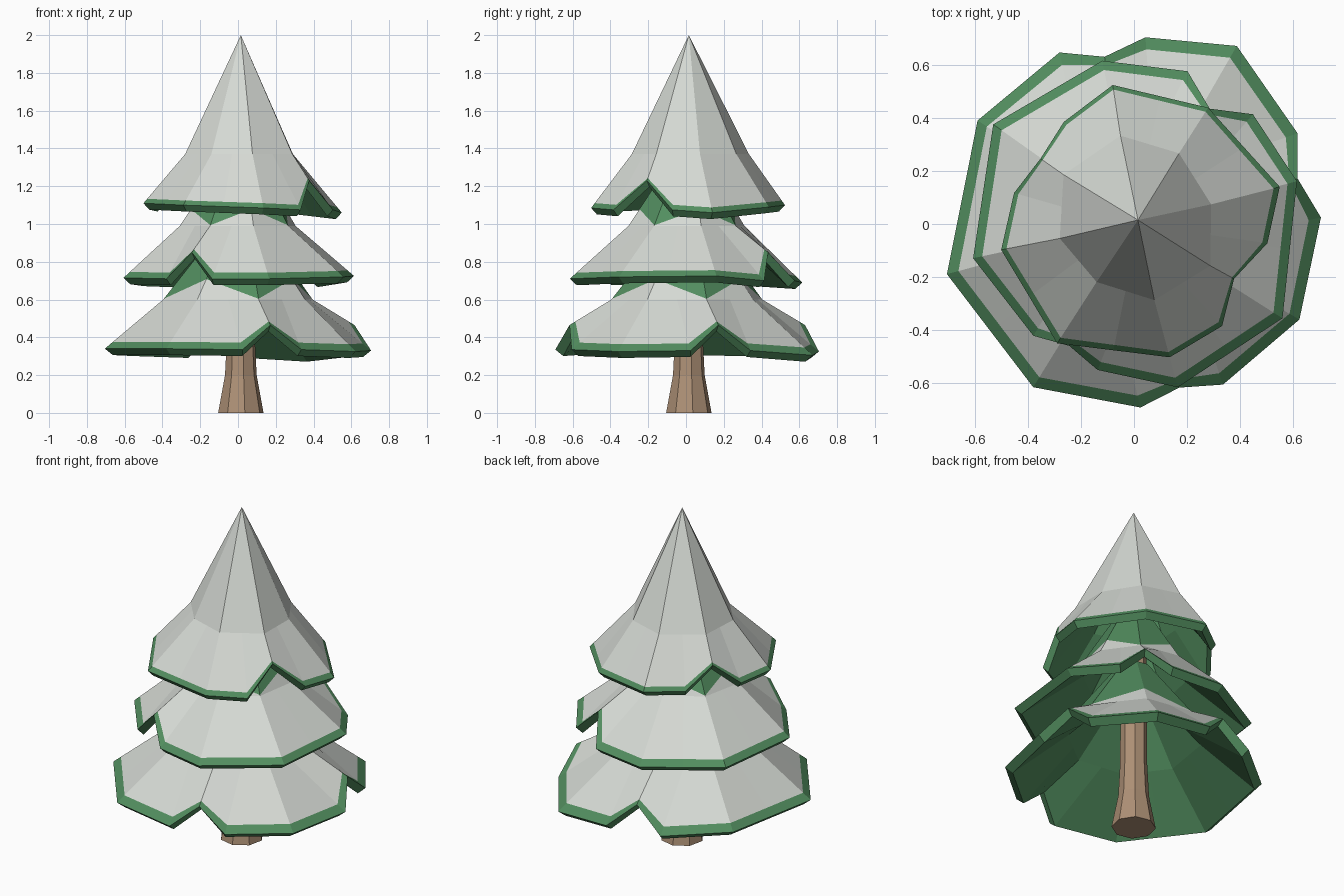
import bpy, bmesh, math
from mathutils import Vector

if "Cube" in bpy.data.objects:
    bpy.data.objects.remove(bpy.data.objects["Cube"])


def material(name, rgb):
    m = bpy.data.materials.new(name)
    m.diffuse_color = (*rgb, 1)
    m.use_nodes = True
    m.node_tree.nodes["Principled BSDF"].inputs["Base Color"].default_value = m.diffuse_color
    return m


GREEN = material("pine green", (0.085, 0.27, 0.115))
SNOW = material("snow", (0.67, 0.70, 0.66))
BARK = material("bark brown", (0.42, 0.28, 0.18))
AXIS = Vector((0.015, 0.015, 0))


def polar(r, deg, z):
    a = math.radians(deg)
    return Vector((r * math.cos(a), r * math.sin(a), z))


def with_mids(ring):
    """Turn 8 ridge points into 16 by adding edge midpoints."""
    out = []
    for k in range(8):
        out += [ring[k], (ring[k] + ring[(k + 1) % 8]) / 2]
    return out


def build(name, rings, mats, colour):
    """Skin stacked rings, closing both ends; colour(i) gives each band's slot."""
    bm = bmesh.new()
    vs = [[bm.verts.new(p) for p in r] for r in rings]
    n = len(rings[0])
    for i in range(len(vs) - 1):
        for j in range(n):
            a, b = vs[i], vs[i + 1]
            k = (j + 1) % n
            f = bm.faces.new((a[j], a[k], b[k], b[j]))
            f.material_index = colour(i)
    bm.faces.new(vs[0][::-1]).material_index = colour(0)
    bm.faces.new(vs[-1]).material_index = colour(len(vs) - 2)
    bmesh.ops.remove_doubles(bm, verts=bm.verts, dist=0.0005)
    bmesh.ops.recalc_face_normals(bm, faces=bm.faces)
    me = bpy.data.meshes.new(name)
    bm.to_mesh(me)
    bm.free()
    for m in mats:
        me.materials.append(m)
    ob = bpy.data.objects.new(name, me)
    bpy.context.collection.objects.link(ob)
    return ob


def tier(name, angles, radii, rim_z, notches, notch, sides, spread, brk, band,
         snow_high, top):
    """One skirt of branches. notch=(radius, z), sides=corner radius per notch,
    brk=(radii, z) of the slope's bend, top=(radius, z)."""
    # outer rim, with raised notches flanked by two extra corners
    rim8 = [polar(*((notch[0], angles[k], notch[1]) if k in notches
                    else (radii[k], angles[k], rim_z[k]))) for k in range(8)]
    outer = with_mids(rim8)
    for k, r in zip(notches, sides):
        outer[2 * k + 1] = polar(r, angles[k] + spread, rim_z[k])
        outer[2 * k - 1] = polar(r, angles[k] - spread, rim_z[k])
    lower = [Vector((p.x * 0.94, p.y * 0.94, p.z - 0.034)) for p in outer]
    # bend in the slope, and the narrow top
    brk8 = [polar(brk[0][k], angles[k], brk[1]) for k in range(8)]
    top8 = [AXIS + polar(top[0], angles[k], top[1]) for k in range(8)]
    bend = with_mids(brk8)
    snow_edge = [p.lerp(q, band) for p, q in zip(outer, bend)]
    # hollow underside, following the slope
    under = [Vector((p.x * 0.9, p.y * 0.9, p.z - 0.04)) for p in bend]
    inner = with_mids([AXIS + polar(0.06, a, brk[1] + 0.3) for a in angles])
    rings = [inner, under, lower, outer, snow_edge, bend]
    if snow_high:
        # zigzag upper limit of the snow, low on the notch ridges
        low = notches[0] % 2
        zig = [brk8[k].lerp(top8[k], 0.01 if k % 2 == low else snow_high)
               for k in range(8)]
        rings.append(with_mids(zig))
    rings.append(with_mids(top8))
    last_snow = 5 if snow_high else 6
    return build(name, rings, [GREEN, SNOW],
                 lambda i: 1 if 4 <= i <= last_snow else 0)


# branch tiers, bottom to top
tier("lower_branches", [15.5, 60, 100, 146.5, 195, 238.3, 285.5, 330],
     [0, .775, 0, .707, .73, .723, 0, .72],
     [.33, .305, .325, .335, .34, .34, .335, .325], (0, 2, 6), (.64, .465),
     (.705, .705, .692), 13.5, ([.41] * 8, .60), .14, .27, (.10, 1.0))
tier("middle_branches", [14.7, 56.7, 101, 144.7, 192, 242, 285, 327.6],
     [.635, 0, .627, .65, .62, 0, .637, .663],
     [.725, .70, .69, .705, .715, .71, .71, .72], (1, 5), (.52, .85),
     (.61, .567), 14, ([.315] * 8, .99), .115, .24, (.08, 1.36))
tier("upper_branches", [14.3, 57.5, 98.7, 145, 191, 237.2, 285, 331.3],
     [.567, .52, .53, 0, .51, .535, .52, 0],
     [1.06, 1.09, 1.10, 1.10, 1.11, 1.10, 1.085, 1.075], (3, 7), (.43, 1.23),
     (.467, .508), 20.5,
     ([.30, .316, .337, .324, .285, .26, .297, .328], 1.37), .09, 0, (0, 2.0))

# flared trunk running up inside the branches
build("trunk", [[AXIS + polar(r, 360 * j / 8 + 10, z) for j in range(8)]
                for r, z in ((.122, 0), (.085, .2), (.075, .4), (.07, 1.2))],
      [BARK], lambda i: 0)
